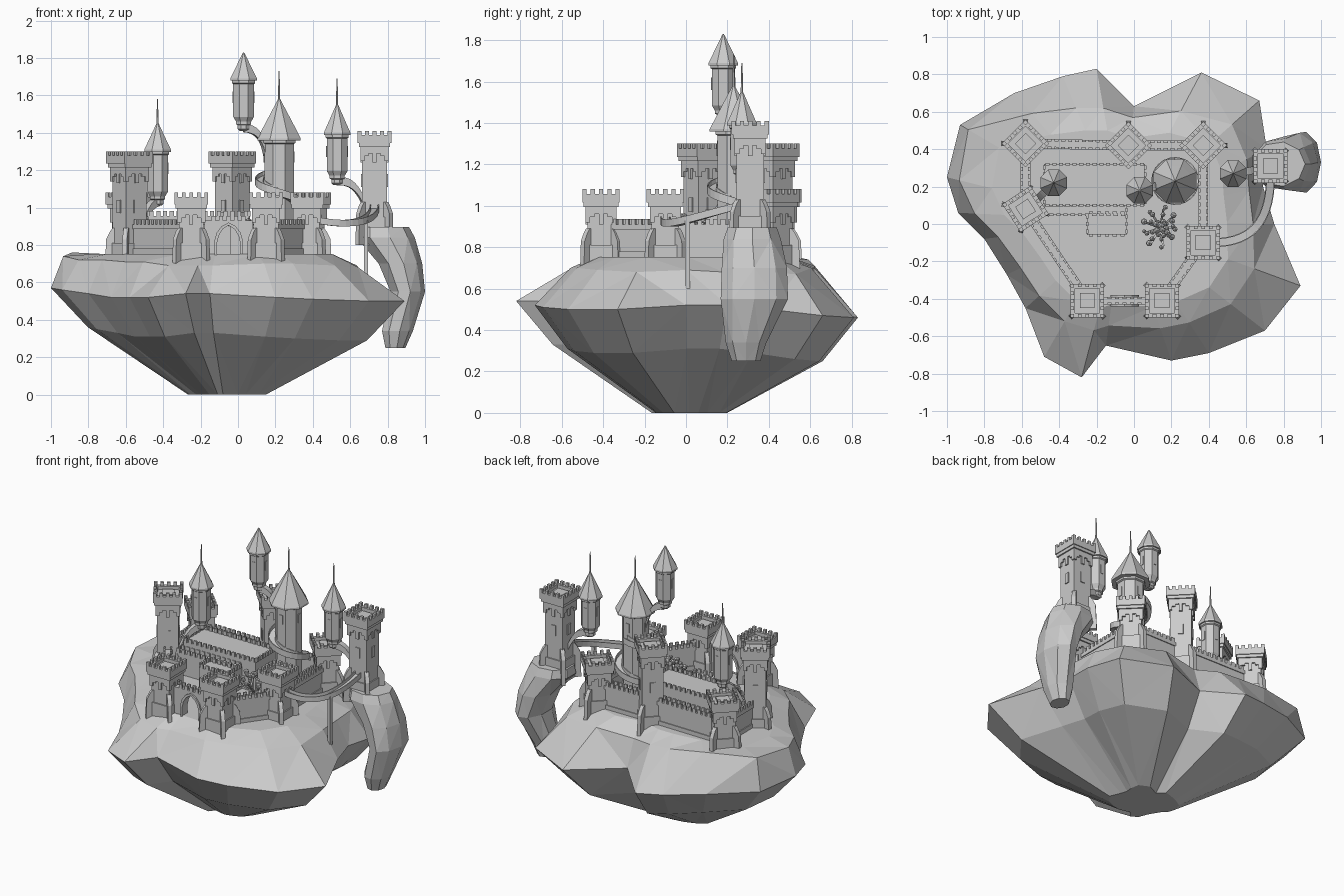
import bpy, bmesh, math, random
from mathutils import Vector, Matrix

if "Cube" in bpy.data.objects:
    bpy.data.objects.remove(bpy.data.objects["Cube"])
random.seed(4)

def finish(bm, name):
    bmesh.ops.recalc_face_normals(bm, faces=bm.faces[:])
    me = bpy.data.meshes.new(name)
    bm.to_mesh(me); bm.free()
    ob = bpy.data.objects.new(name, me)
    bpy.context.collection.objects.link(ob)
    return ob

def box(bm, x0, x1, y0, y1, z0, z1, M=Matrix()):
    m = M @ Matrix.Translation(((x0+x1)/2, (y0+y1)/2, (z0+z1)/2)) @ Matrix.Diagonal((x1-x0, y1-y0, z1-z0, 1))
    bmesh.ops.create_cube(bm, size=1, matrix=m)

def loft(bm, rings, cap=True, closed=True):
    vs = [[bm.verts.new(p) for p in r] for r in rings]
    n = len(vs[0])
    for a, b in zip(vs, vs[1:]):
        for i in range(n if closed else n-1):
            bm.faces.new((a[i], a[(i+1) % n], b[(i+1) % n], b[i]))
    if cap:
        bm.faces.new(vs[0]); bm.faces.new(vs[-1])

def lathe(bm, x, y, prof, n=8):
    loft(bm, [[(x+r*math.cos(math.tau*(i+.5)/n), y+r*math.sin(math.tau*(i+.5)/n), z)
               for i in range(n)] for r, z in prof])

def sweep(bm, pts, section):
    # section points are (sideways, up) offsets along a path
    pts = [Vector(p) for p in pts]
    rings = []
    for i, p in enumerate(pts):
        t = pts[min(i+1, len(pts)-1)] - pts[max(i-1, 0)]
        s = Vector((t.y, -t.x, 0)).normalized()
        rings.append([p + s*a + Vector((0, 0, b)) for a, b in section])
    loft(bm, rings)

def bezier(a, b, c, d, n=10):
    a, b, c, d = map(Vector, (a, b, c, d))
    return [a*(1-t)**3 + b*3*t*(1-t)**2 + c*3*t*t*(1-t) + d*t**3 for t in [i/n for i in range(n+1)]]

# Main island: rim x, rim y, rim z, shoulder scale, shoulder z
rim = [(-1, .25, .57, .93, .74), (-.94, .06, .56, .9, .72), (-.8, -.08, .54, .9, .72), (-.68, -.27, .52, .88, .71),
       (-.58, -.45, .52, .86, .71), (-.48, -.71, .52, .74, .69), (-.28, -.82, .54, .70, .69), (-.15, -.65, .54, .84, .69),
       (.2, -.73, .52, .77, .70), (.4, -.69, .51, .77, .70), (.7, -.57, .5, .76, .69), (.89, -.33, .5, .74, .68),
       (.75, 0, .52, .86, .69), (.69, .2, .52, .9, .68), (.71, .4, .5, .86, .68), (.67, .66, .47, .8, .67),
       (.36, .81, .46, .74, .70), (0, .63, .5, .9, .68), (-.2, .83, .46, .74, .70), (-.38, .79, .48, .78, .71),
       (-.64, .7, .52, .84, .74), (-.93, .53, .55, .95, .76)]
C = Vector((-.06, .02, 0))
def ring(f):
    out = []
    for x, y, z, s, zs in rim:
        k, h = f(z, s, zs)
        out.append((C.x+(x-C.x)*k, C.y+(y-C.y)*k, h))
    return out
bm = bmesh.new()
loft(bm, [ring(lambda z, s, q: (.22, .005)), ring(lambda z, s, q: (.79, z-.21)), ring(lambda z, s, q: (1, z)),
          ring(lambda z, s, q: (s, q)), ring(lambda z, s, q: (s*.8, .752)), ring(lambda z, s, q: (.1, .752))])
for v in bm.verts:
    if v.co.z < .01: v.co.z = 0
bmesh.ops.triangulate(bm, faces=bm.faces[:])
finish(bm, "island")

# Side rock: centre x, y, radius x, y, height
bm = bmesh.new()
loft(bm, [[(cx+rx*math.cos(math.tau*i/9), cy+ry*math.sin(math.tau*i/9), z) for i in range(9)]
          for cx, cy, rx, ry, z in [(.84, .29, .055, .07, .25), (.85, .29, .085, .10, .34), (.905, .33, .095, .165, .55),
                                    (.865, .33, .12, .16, .70), (.785, .32, .16, .14, .84), (.775, .32, .14, .12, .895)]])
bmesh.ops.triangulate(bm, faces=bm.faces[:])
finish(bm, "side_rock")

# Square towers with corbels, hollow battlement crown and corner buttresses
def tower(name, x, y, z0, top, deg):
    bm = bmesh.new()
    base = Matrix.Translation((x, y, 0)) @ Matrix.Rotation(math.radians(deg), 4, 'Z')
    c = top - .065
    box(bm, -.066, .066, -.066, .066, z0-.09, c+.02, base)
    box(bm, -.074, .074, -.074, .074, z0-.09, z0+.06, base)
    box(bm, -.04, .04, -.04, .04, c, c+.035, base)
    for k in range(4):
        M = base @ Matrix.Rotation(k*math.pi/2, 4, 'Z')
        box(bm, -.09, .09, -.09, -.066, c, c+.042, M)
        box(bm, -.084, .084, -.084, -.06, c-.02, c, M)
        for i in range(5):
            box(bm, -.09+i*.04, -.07+i*.04, -.09, -.072, c+.04, top, M)
        for i, d in enumerate((.075, .05, .035, .085, .035, .05, .075)):
            u = -.074+i*.0211
            box(bm, u, u+.0212, -.075, -.06, c-.02-d, c-.02, M)
        # pointed window frame
        if top - z0 > .4:
            box(bm, -.016, .016, -.072, -.06, z0+.22, z0+.29, M)
        D = M @ Matrix.Rotation(math.pi/4, 4, 'Z')
        loft(bm, [[D @ Vector(p) for p in ((-.013, -.06, h), (.013, -.06, h), (.013, -r, h), (-.013, -r, h))]
                  for h, r in ((z0-.09, .132), (z0+.08, .125), (z0+.12, .105), (z0+.14, .09))])
    finish(bm, name)

T = {"back_left": (-.58, .43, 1.08, 45), "left": (-.58, .08, 1.3, 33), "back": (-.03, .42, 1.3, 45),
     "back_right": (.37, .42, 1.08, 45), "right": (.37, -.10, 1.08, 0), "gate_right": (.15, -.41, 1.08, 0),
     "gate_left": (-.25, -.41, 1.08, 0)}
for n, (x, y, top, deg) in T.items():
    tower(n+"_tower", x, y, .75, top, deg)
tower("rock_tower", .73, .31, .89, 1.41, 0)

# Curtain walls with two rows of merlons
def merlons(bm, L, v, z, M, step=.036):
    n = int(L/step)
    for i in range(n):
        u = (i+.5)*L/n
        box(bm, u-.011, u+.011, v-.006, v+.006, z-.002, z+.026, M)

def wall(name, a, b):
    a, b = Vector(T[a][:2]), Vector(T[b][:2])
    d = b-a; L = d.length
    M = Matrix.Translation((a.x, a.y, 0)) @ Matrix.Rotation(math.atan2(d.y, d.x), 4, 'Z')
    bm = bmesh.new()
    box(bm, 0, L, -.02, .02, .65, .9, M)
    box(bm, 0, L, -.026, .026, .65, .78, M)
    box(bm, 0, L, -.026, .026, .885, .91, M)
    for v in (-.02, .02):
        merlons(bm, L, v, .91, M)
    finish(bm, name)
order = ["gate_left", "left", "back_left", "back", "back_right", "right", "gate_right"]
for a, b in zip(order, order[1:]):
    wall(f"wall_{a}_to_{b}", a, b)

# Gatehouse wall with pointed arch and raised surround
def arch(bm, outer, w, top, y0, y1):
    half = [(w, .70), (w, .81), (w*.85, .85), (w*.5, .885), (0, top)]
    inner = half + [(-x, z) for x, z in reversed(half[:-1])]
    if outer is None:
        out = [(x*1.22, z if z < .75 else z+.015) for x, z in inner]
    else:
        out = [(outer, .70), (outer, .80), (outer, .93), (outer*.5, .93), (0, .93),
               (-outer*.5, .93), (-outer, .93), (-outer, .80), (-outer, .70)]
    loft(bm, [[(-.05+i[0], y0, i[1]), (-.05+o[0], y0, o[1]), (-.05+o[0], y1, o[1]), (-.05+i[0], y1, i[1])]
              for i, o in zip(inner, out)])
bm = bmesh.new()
arch(bm, .13, .062, .905, -.43, -.39)
arch(bm, None, .062, .905, -.44, -.38)
merlons(bm, .2, -.425, .93, Matrix.Translation((-.15, 0, 0)))
merlons(bm, .2, -.395, .93, Matrix.Translation((-.15, 0, 0)))
finish(bm, "gate")

# Great hall and its L-shaped annex, both with battlements
def block(bm, x0, x1, y0, y1, z):
    box(bm, x0, x1, y0, y1, .7, z)
    for y in (y0, y1):
        merlons(bm, x1-x0, y, z, Matrix.Translation((x0, 0, 0)))
    for x in (x0, x1):
        merlons(bm, y1-y0, 0, z, Matrix.Translation((x, y0, 0)) @ Matrix.Rotation(math.pi/2, 4, 'Z'))
bm = bmesh.new()
block(bm, -.48, .06, .10, .32, .955)
finish(bm, "great_hall")
bm = bmesh.new()
block(bm, -.5, -.04, .05, .10, .90)
block(bm, -.25, -.04, -.06, .06, .90)
finish(bm, "hall_annex")

# Octagonal spires: body, flared eaves, cone roof and needle
def spire(name, x, y, lower, r, eave, roof_r, apex, tip):
    bm = bmesh.new()
    lathe(bm, x, y, lower + [(r, eave-.03), (r*1.12, eave-.025), (r*1.12, eave+.01)])
    lathe(bm, x, y, [(roof_r, eave-.012), (roof_r, eave), (roof_r*.72, eave+(apex-eave)*.3), (.006, apex)])
    if tip > apex:
        lathe(bm, x, y, [(.007, apex-.02), (.003, tip)], 5)
    for k in range(8):
        M = Matrix.Translation((x, y, 0)) @ Matrix.Rotation(k*math.pi/4, 4, 'Z')
        if k % 2 == 0:
            box(bm, r*.8, r*.97, -.012, .012, eave-.13, eave-.07, M)
    finish(bm, name)

def turret(name, x, y, bot, eave, apex, tip):
    spire(name, x, y, [(.022, bot), (.034, bot+.01), (.034, bot+.03), (.044, bot+.035), (.044, bot+.05), (.06, bot+.075)],
          .06, eave, .077, apex, tip)
spire("main_spire", .22, .23, [(.105, .68), (.105, .84), (.085, .87)], .085, 1.37, .125, 1.58, 1.73)
turret("high_turret", .03, .18, 1.41, 1.69, 1.825, 1.83)
turret("left_turret", -.43, .22, 1.01, 1.31, 1.45, 1.58)
turret("right_turret", .53, .27, 1.12, 1.40, 1.55, 1.69)

# Curved arms carrying the turrets
sq = [(-.02, -.022), (.02, -.022), (.02, .022), (-.02, .022)]
for name, p in {"high_arm": [(.03, .18, 1.425), (.12, .2, 1.42), (.14, .21, 1.36), (.16, .22, 1.18)],
                "left_arm": [(-.43, .22, 1.03), (-.47, .18, 1.02), (-.5, .15, .98), (-.53, .12, .86)],
                "right_arm": [(.53, .27, 1.14), (.61, .28, 1.15), (.65, .29, 1.09), (.68, .3, 1.0)]}.items():
    bm = bmesh.new(); sweep(bm, bezier(*p), sq); finish(bm, name)

# Spiral stair and curved bridge share a trough section
def trough(w, t, h):
    return [(-w, -t), (w, -t), (w, h), (w-.006, h), (w-.006, 0), (-w+.006, 0), (-w+.006, h), (-w, h)]
bm = bmesh.new()
sweep(bm, [(.22+.104*math.cos(a), .23+.104*math.sin(a), .8+.4*i/40)
           for i in range(41) for a in [-.6-i*.26]], trough(.024, .018, .022))
finish(bm, "spiral_stair")
bm = bmesh.new()
sweep(bm, bezier((.42, -.1, .93), (.62, -.1, .89), (.73, 0, .93), (.73, .26, 1.0), 14), trough(.024, .015, .02))
box(bm, .675, .695, -.005, .02, .60, .93)
finish(bm, "bridge")

# Courtyard tree: trunk, branches and leaf clumps
bm = bmesh.new()
lathe(bm, .14, -.02, [(.025, .70), (.014, .80), (.012, .92)], 6)
for i in range(9):
    a, r, z = i*math.tau/9, random.uniform(.075, .105), random.uniform(.88, .96)
    end = (.14+r*math.cos(a), -.02+r*math.sin(a), z)
    sweep(bm, [(.14+.003*math.cos(a), -.02+.003*math.sin(a), .82), end], [(-.006, -.006), (.006, -.006), (.006, .006), (-.006, .006)])
    for k in range(4):
        p = Vector(end).lerp(Vector((.14, -.02, .95)), k*.28) + Vector([random.uniform(-.012, .012) for _ in range(3)])
        bmesh.ops.create_icosphere(bm, subdivisions=1, radius=random.uniform(.012, .019), matrix=Matrix.Translation(p))
finish(bm, "tree")
